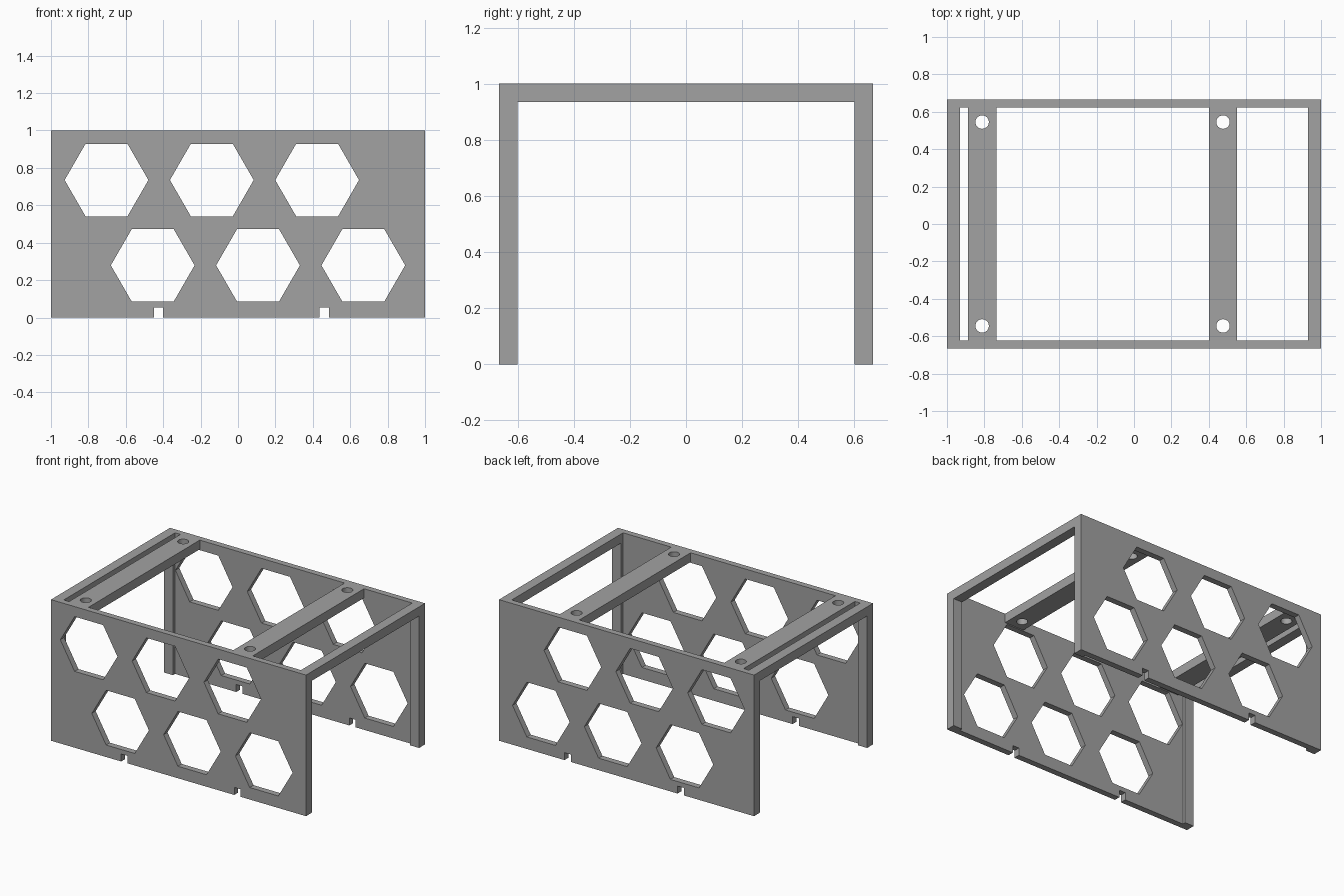
import bpy
import bmesh
from math import cos, sin, pi, radians

cube = bpy.data.objects.get("Cube")
if cube:
    bpy.data.objects.remove(cube, do_unlink=True)

grey = bpy.data.materials.new("plain grey")
grey.use_nodes = True
colour = (0.36, 0.36, 0.36, 1)
grey.diffuse_color = colour
grey.node_tree.nodes["Principled BSDF"].inputs["Base Color"].default_value = colour

HALF_X, HALF_Y, HEIGHT = 1.0, 0.666, 1.0
INNER_Y = 0.623      # inner face of the side walls
POST_Y = 0.60        # inner face of the corner posts
BAR = 0.065          # depth of the top bars
END = 0.07           # width of the end frames


def polygon(cx, cy, radius, sides):
    return [(cx + radius * cos(2 * pi * i / sides), cy + radius * sin(2 * pi * i / sides))
            for i in range(sides)]


def plate(name, outline, holes, thickness, location, rotation=(0, 0, 0)):
    """Flat profile with holes, extruded equally to both sides."""
    curve = bpy.data.curves.new(name + " profile", "CURVE")
    curve.dimensions = "2D"
    curve.fill_mode = "BOTH"
    curve.extrude = thickness / 2
    for loop in [outline] + holes:
        spline = curve.splines.new("POLY")
        spline.points.add(len(loop) - 1)
        for point, (x, y) in zip(spline.points, loop):
            point.co = (x, y, 0, 1)
        spline.use_cyclic_u = True
        spline.use_smooth = False
    source = bpy.data.objects.new(name + " source", curve)
    bpy.context.collection.objects.link(source)
    deps = bpy.context.evaluated_depsgraph_get()
    mesh = bpy.data.meshes.new_from_object(source.evaluated_get(deps))
    bpy.data.objects.remove(source, do_unlink=True)

    # Weld the caps to the sides
    bm = bmesh.new()
    bm.from_mesh(mesh)
    bmesh.ops.remove_doubles(bm, verts=bm.verts, dist=0.0001)
    bmesh.ops.recalc_face_normals(bm, faces=bm.faces)
    for face in bm.faces:
        face.smooth = False
        face.material_index = 0
    bm.to_mesh(mesh)
    bm.free()
    mesh.materials.clear()
    mesh.materials.append(grey)
    mesh.name = name
    obj = bpy.data.objects.new(name, mesh)
    obj.location = location
    obj.rotation_euler = [radians(a) for a in rotation]
    bpy.context.collection.objects.link(obj)
    return obj


# Side walls: hexagon windows and two small notches in the bottom edge
wall = [(-HALF_X, HEIGHT), (-HALF_X, 0)]
for left in (-0.45, 0.437):
    right = left + 0.05
    wall += [(left, 0), (left, 0.053), (right, 0.053), (right, 0)]
wall += [(HALF_X, 0), (HALF_X, HEIGHT)]

windows = []
for start, z in ((-0.703, 0.735), (-0.456, 0.279)):
    windows += [polygon(start + 0.563 * i, z, 0.224, 6) for i in range(3)]

for name, side in (("front_wall", -1), ("back_wall", 1)):
    plate(name, wall, windows, HALF_Y - INNER_Y,
          (0, side * (HALF_Y + INNER_Y) / 2, 0), (90, 0, 0))

# End frames: two corner posts joined by a top bar
frame = [(-INNER_Y, 0), (-POST_Y, 0), (-POST_Y, HEIGHT - BAR), (POST_Y, HEIGHT - BAR),
         (POST_Y, 0), (INNER_Y, 0), (INNER_Y, HEIGHT), (-INNER_Y, HEIGHT)]
for name, side in (("right_end_frame", -1), ("left_end_frame", 1)):
    plate(name, frame, [], END, (side * (HALF_X - END / 2), 0, 0), (90, 0, 90))

# Crossbars with a round screw hole near each end
width = 0.152
bar = [(-width / 2, -INNER_Y), (width / 2, -INNER_Y), (width / 2, INNER_Y), (-width / 2, INNER_Y)]
screw_holes = [polygon(0, y, 0.036, 32) for y in (-0.545, 0.545)]
for name, x in (("right_crossbar", -0.812), ("left_crossbar", 0.476)):
    plate(name, bar, screw_holes, BAR, (x, 0, HEIGHT - BAR / 2))
